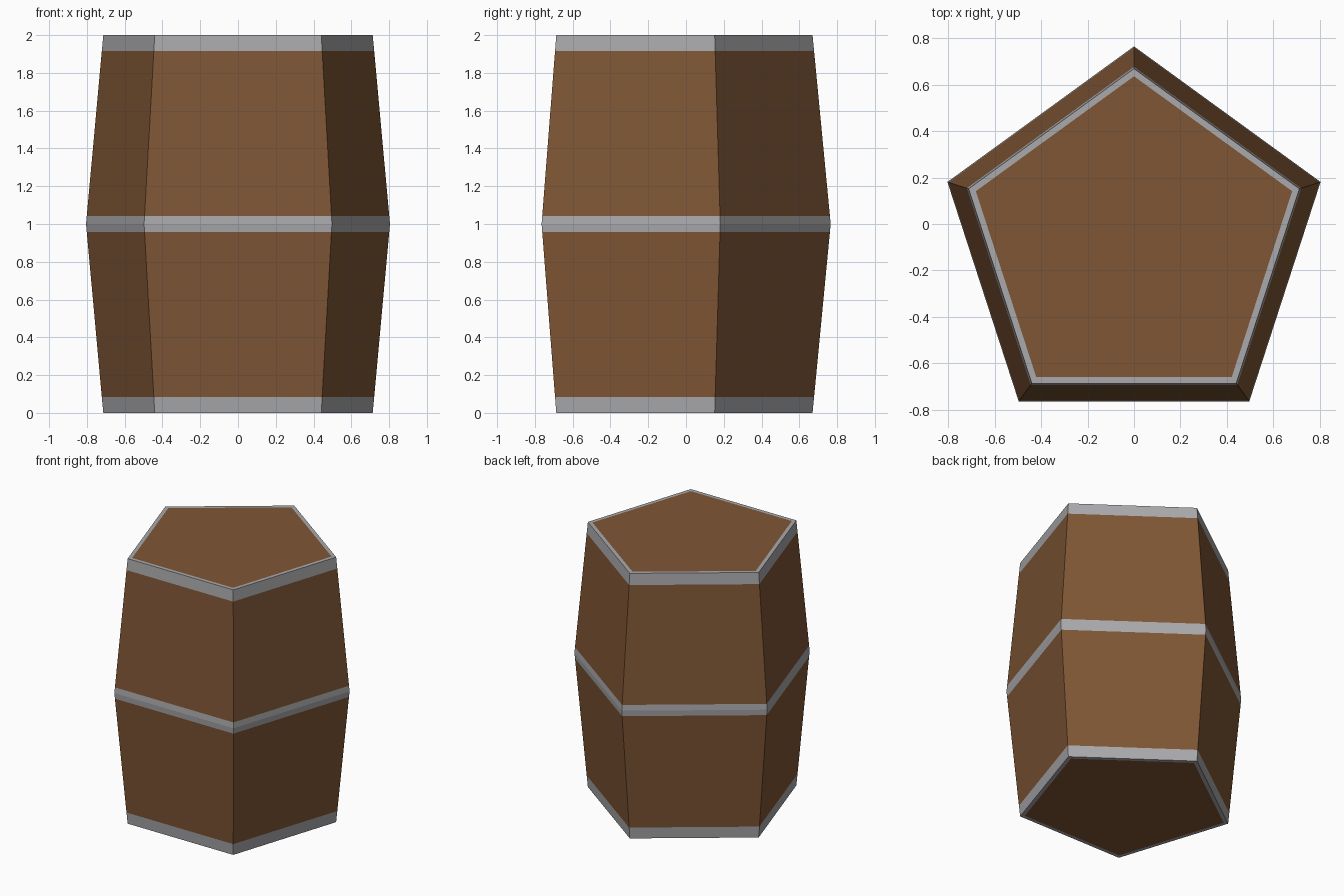
import bpy, bmesh, math

if "Cube" in bpy.data.objects:
    bpy.data.objects.remove(bpy.data.objects["Cube"])

SIDES, CY = 5, -0.08          # pentagon and its centre in y
R_END, R_MID = 0.75, 0.846    # radius at the ends and at the bulge
BAND = 0.085                  # hoop height


def material(name, rgb):
    m = bpy.data.materials.new(name)
    m.diffuse_color = (*rgb, 1)
    m.use_nodes = True
    m.node_tree.nodes["Principled BSDF"].inputs["Base Color"].default_value = m.diffuse_color
    return m


wood = material("brown wood", (0.212, 0.093, 0.036))
iron = material("grey iron", (0.40, 0.40, 0.415))

bm = bmesh.new()

# Stacked pentagon rings, split where the hoops start and end
levels = [0, BAND, 1 - BAND / 2, 1, 1 + BAND / 2, 2 - BAND, 2]
rings = []
for z in levels:
    r = R_MID - (R_MID - R_END) * abs(z - 1)
    angles = [math.pi / 2 + i * math.tau / SIDES for i in range(SIDES)]
    rings.append([bm.verts.new((r * math.cos(a), CY + r * math.sin(a), z)) for a in angles])

# Staves and hoops: every other height zone is iron
for k, (low, high) in enumerate(zip(rings, rings[1:])):
    for i in range(SIDES):
        j = (i + 1) % SIDES
        face = bm.faces.new((low[i], low[j], high[j], high[i]))
        face.material_index = 0 if k in (1, 4) else 1

# Lids: wood with an iron rim
for ring in (rings[0][::-1], rings[-1]):
    lid = bm.faces.new(ring)
    lid.normal_update()
    rim = bmesh.ops.inset_individual(bm, faces=[lid], thickness=0.033)["faces"]
    for f in rim:
        f.material_index = 1
    lid.material_index = 0

bmesh.ops.recalc_face_normals(bm, faces=bm.faces)
mesh = bpy.data.meshes.new("barrel")
bm.to_mesh(mesh)
bm.free()
mesh.materials.append(wood)
mesh.materials.append(iron)
bpy.context.collection.objects.link(bpy.data.objects.new("barrel", mesh))
